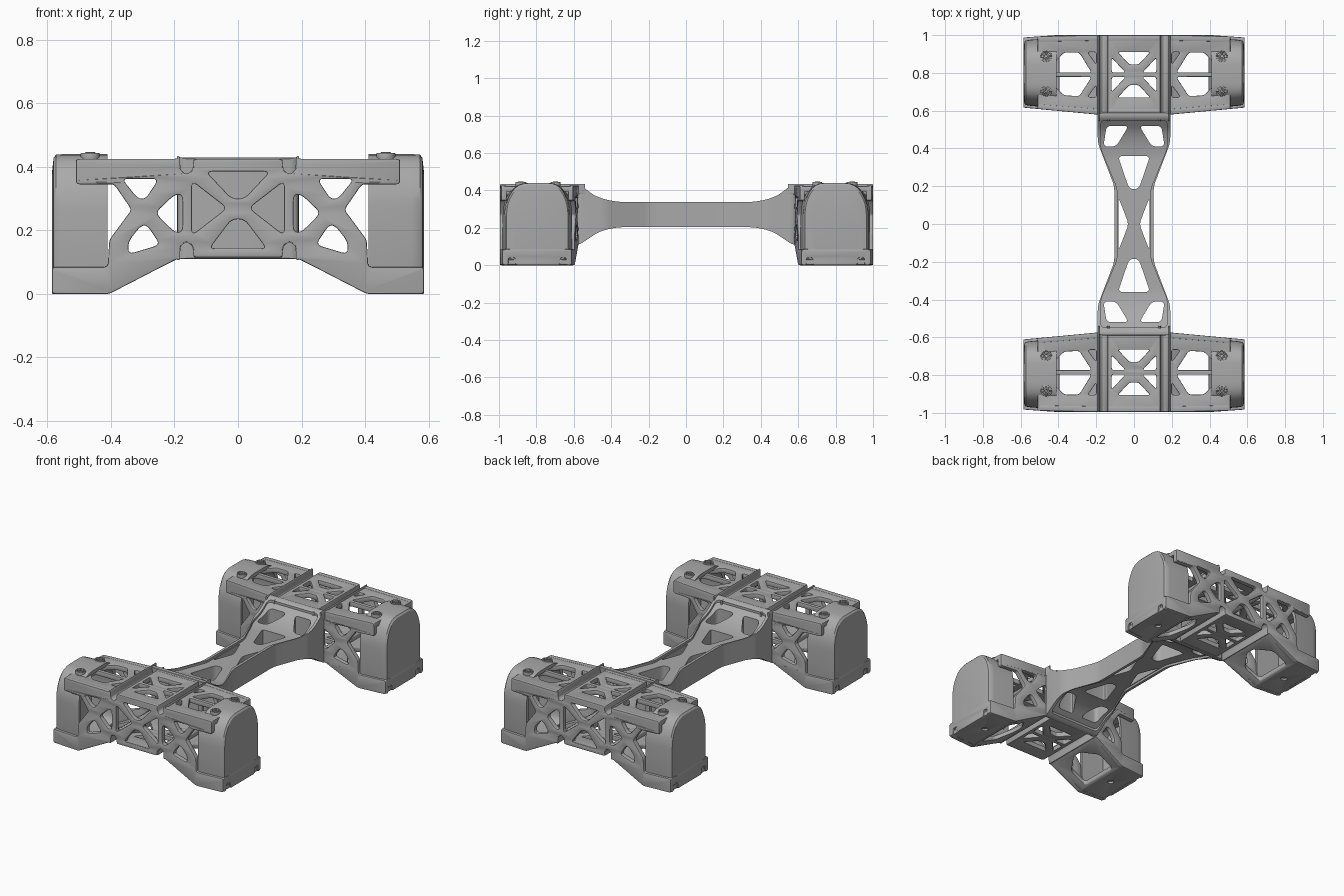
import bpy, bmesh, math
from mathutils import Matrix, Vector

if "Cube" in bpy.data.objects:
    bpy.data.objects.remove(bpy.data.objects["Cube"])

grey = bpy.data.materials.new("mid grey")
grey.use_nodes = True
grey.diffuse_color = (0.4, 0.4, 0.4, 1)
grey.node_tree.nodes["Principled BSDF"].inputs["Base Color"].default_value = (0.4, 0.4, 0.4, 1)

# local (u, v, w) axes of a plate mapped to the model
FLAT = Matrix.Identity(4)
FACING_Y = Matrix(((1, 0, 0, 0), (0, 0, 1, 0), (0, 1, 0, 0), (0, 0, 0, 1)))
FACING_X = Matrix(((0, 0, 1, 0), (1, 0, 0, 0), (0, 1, 0, 0), (0, 0, 0, 1)))


def rounded(points, radius):
    """Replace every corner with a short arc."""
    out, n = [], len(points)
    for i in range(n):
        p = Vector(points[i])
        a, b = Vector(points[i - 1]) - p, Vector(points[(i + 1) % n]) - p
        a = p + a.normalized() * min(radius, a.length * 0.45)
        b = p + b.normalized() * min(radius, b.length * 0.45)
        for k in range(5):
            t = k / 4
            out.append(a * (1 - t) ** 2 + p * 2 * t * (1 - t) + b * t * t)
    return out


def circle(cx, cy, r):
    return [(cx + r * math.cos(k * math.tau / 16), cy + r * math.sin(k * math.tau / 16)) for k in range(16)]


def mirror(points, sx=-1, sy=1):
    return [(x * sx, y * sy) for x, y in points]


def both(points):
    return [points, mirror(points)]


def four(points):
    return both(points) + both(mirror(points, 1, -1))


def symmetric(half):
    """Close a right-hand half outline with its mirror image."""
    return half + mirror(half)[::-1]


def plate(outline, holes, low, high, axes=FLAT, radius=0.01, hole_radius=0.02, bevel=0.004):
    """Extruded outline with rounded holes, as a bmesh."""
    curve = bpy.data.curves.new("outline", "CURVE")
    curve.dimensions, curve.fill_mode = "2D", "BOTH"
    curve.extrude = (high - low) / 2 - bevel
    curve.bevel_depth, curve.bevel_resolution, curve.offset = bevel, 1, -bevel
    for loop, r in [(outline, radius)] + [(h, hole_radius) for h in holes]:
        pts = rounded(loop, r) if r else [Vector(p) for p in loop]
        s = curve.splines.new("POLY")
        s.points.add(len(pts) - 1)
        for sp, p in zip(s.points, pts):
            sp.co = (p.x, p.y, 0, 1)
        s.use_cyclic_u = True
    temp = bpy.data.objects.new("outline", curve)
    bpy.context.collection.objects.link(temp)
    graph = bpy.context.evaluated_depsgraph_get()
    mesh = bpy.data.meshes.new_from_object(temp.evaluated_get(graph))
    bm = bmesh.new()
    bm.from_mesh(mesh)
    bpy.data.objects.remove(temp)
    bpy.data.curves.remove(curve)
    bpy.data.meshes.remove(mesh)
    bmesh.ops.remove_doubles(bm, verts=bm.verts, dist=0.00005)
    bm.transform(axes @ Matrix.Translation((0, 0, (low + high) / 2)))
    return bm


def finish(name, bm):
    bmesh.ops.recalc_face_normals(bm, faces=bm.faces)
    mesh = bpy.data.meshes.new(name)
    bm.to_mesh(mesh)
    mesh.materials.clear()
    mesh.materials.append(grey)
    for p in mesh.polygons:
        p.use_smooth, p.material_index = True, 0
    mesh.set_sharp_from_angle(angle=math.radians(32))
    obj = bpy.data.objects.new(name, mesh)
    bpy.context.collection.objects.link(obj)
    return obj


def add_to_pods(name, bm, sided=True):
    """Taper a pod part towards its ends and place it in both pods (+y is outward)."""
    for v in bm.verts:
        ax = abs(v.co.x)
        if v.co.y < 0:
            v.co.y *= 1 - 0.17 * min(max((ax - 0.2) / 0.38, 0), 1)
        else:
            v.co.y *= 1 - 0.06 * max((ax - 0.41) / 0.175, 0)
    for pod, sy, yc in (("front", -1, -0.785), ("back", 1, 0.79)):
        for side, sx in (("left", 1), ("right", -1)) if sided else (("", 1),):
            copy = bm.copy()
            copy.transform(Matrix.Translation((0, yc, 0)) @ Matrix.Diagonal((sx, sy, 1, 1)))
            finish("_".join(filter(None, (pod, side, name))), copy)
    bm.free()


# pod walls with triangular lightening holes
wall = symmetric([
    (0.14, 0.425), (0.14, 0.39), (0.162, 0.375), (0.183, 0.39), (0.183, 0.435), (0.192, 0.425),
    (0.51, 0.425), (0.51, 0.345), (0.39, 0.345), (0.335, 0.265), (0.405, 0.17), (0.41, 0.085),
    (0.585, 0.085), (0.585, 0), (0.405, 0), (0.192, 0.11), (0.183, 0.105), (0.183, 0.15),
    (0.162, 0.167), (0.14, 0.15), (0.14, 0.115)])
wall_holes = [
    [(-0.1, 0.385), (0.1, 0.385), (0.02, 0.3), (-0.02, 0.3)],
    [(-0.09, 0.142), (0.09, 0.142), (0.02, 0.235), (-0.02, 0.235)]]
for h in ([(0.145, 0.185), (0.145, 0.355), (0.035, 0.27)],
          [(0.175, 0.195), (0.175, 0.312), (0.2, 0.312), (0.26, 0.255), (0.2, 0.195)],
          [(0.25, 0.362), (0.365, 0.362), (0.315, 0.3), (0.29, 0.3)],
          [(0.245, 0.155), (0.345, 0.125), (0.345, 0.165), (0.305, 0.215), (0.285, 0.215)]):
    wall_holes += both(h)
for name, y in (("outer_wall", 0.18), ("inner_wall", -0.21)):
    add_to_pods(name, plate(wall, wall_holes, y, y + 0.03, FACING_Y, 0.012, 0.02), False)

# centre deck and centre floor
deck_hole = [(-0.085, 0.12), (0.085, 0.12), (0.025, 0.055), (-0.025, 0.055)]
centre_holes = [deck_hole, mirror(deck_hole, 1, -1)] + four([(0.045, 0.012), (0.118, 0.012), (0.118, 0.09)])
centre = [(-0.14, -0.208), (0.14, -0.208), (0.14, 0.208), (-0.14, 0.208)]
for name, z in (("centre_deck", 0.393), ("centre_floor", 0.115)):
    add_to_pods(name, plate(centre, centre_holes, z, z + 0.03, hole_radius=0.012), False)

# side decks, and side floors sloping down to the end cups
big = [(0.225, 0.012), (0.29, 0.118), (0.37, 0.118), (0.425, 0.06), (0.425, 0.012)]
small = [(0.2, 0.12), (0.245, 0.12), (0.2, 0.055)]
deck = [(0.188, -0.208), (0.51, -0.208), (0.51, 0.208), (0.188, 0.208)]
side_holes = [big, mirror(big, 1, -1), small, mirror(small, 1, -1)]
add_to_pods("side_deck", plate(deck, side_holes, 0.393, 0.423, radius=0.02, hole_radius=0.015))
floor = [(0.188, -0.208), (0.415, -0.208), (0.415, 0.208), (0.188, 0.208)]
opening = [(0.225, -0.03), (0.29, -0.13), (0.395, -0.13), (0.395, 0.13), (0.29, 0.13), (0.225, 0.03)]
bm = plate(floor, [opening], 0, 0.028)
for v in bm.verts:
    v.co.z += 0.11 - (v.co.x - 0.19) * 0.5
add_to_pods("side_floor", bm)

# round-bottomed channels across the top and the underside
channel = [(0.13, 0.423), (0.14, 0.423), (0.143, 0.39), (0.162, 0.376), (0.181, 0.39), (0.183, 0.434),
           (0.192, 0.434), (0.193, 0.38), (0.162, 0.362), (0.13, 0.38)]
add_to_pods("top_channel", plate(channel, [], -0.245, 0.208, FACING_Y, 0.008, bevel=0.001))
under = [(x, 0.54 - z) for x, z in channel]
add_to_pods("bottom_channel", plate(under, [], -0.21, 0.208, FACING_Y, 0.008, bevel=0.001))

# hollow end cups with an arched top
arch = [(-0.195, 0.015), (0.195, 0.015), (0.195, 0.335), (0.125, 0.44), (-0.125, 0.44), (-0.195, 0.335)]
section = rounded(arch, 0.07)
bm = bmesh.new()
outer = []
for x, s in ((0.41, 1), (0.545, 1), (0.572, 0.985), (0.58, 0.95), (0.585, 0.75)):
    outer.append([bm.verts.new((x, p.x * s, 0.22 + (p.y - 0.22) * (s if p.y < 0.3 else 1 - (1 - s) * 0.4 if x < 0.575 else s)))
                  for p in section])
inner = [[bm.verts.new((x, p.x * 0.9, 0.22 + (p.y - 0.22) * 0.9)) for p in section] for x in (0.562, 0.41)]
rings = outer + inner
n = len(section)
for k, ring in enumerate(rings):
    nxt = rings[(k + 1) % len(rings)]
    if ring is outer[-1]:
        bm.faces.new(ring)
        bm.faces.new(inner[0])
        continue
    for i in range(n):
        j = (i + 1) % n
        bm.faces.new((ring[i], ring[j], nxt[j], nxt[i]))
add_to_pods("end_cup", bm)

# cup base plate, notched skirt and screw bosses
base = [(0.408, -0.205), (0.58, -0.205), (0.58, 0.205), (0.408, 0.205)]
add_to_pods("cup_base", plate(base, [circle(0.48, 0, 0.018)], 0.002, 0.03, hole_radius=0))
edge = [(0.205, 0.085), (0.205, 0), (0.175, 0), (0.175, 0.04), (0.135, 0.04), (0.135, 0)]
add_to_pods("cup_skirt", plate(symmetric(edge), [], 0.566, 0.586, FACING_X, 0.014))
for y, name in ((0.1, "outer_screw"), (-0.1, "inner_screw")):
    add_to_pods(name, plate(circle(0.465, y, 0.03), [circle(0.465, y, 0.022)], 0.42, 0.444, radius=0, hole_radius=0, bevel=0.002))
    add_to_pods(name + "_head", plate(circle(0.465, y, 0.017), [circle(0.465, y, 0.008)], 0.42, 0.446, radius=0, hole_radius=0, bevel=0.002))


# connecting spine: plan shape cut to a flared side profile
def spine_part(name, outline, holes, inset, half_width):
    top = [(0.36, 0.338), (0.43, 0.35), (0.49, 0.372), (0.54, 0.41), (0.565, 0.43), (0.595, 0.43)]
    low = [(0.595, 0.11), (0.57, 0.11), (0.53, 0.135), (0.48, 0.17), (0.43, 0.19), (0.36, 0.203)]
    profile = symmetric([(y, z - inset) for y, z in top] + [(y, z + inset) for y, z in low])
    body = finish(name, plate(outline, holes, 0.05, 0.5, radius=0.03, hole_radius=0.025, bevel=0))
    cutter = finish(name + "_cutter", plate(profile, [], -half_width, half_width, FACING_X, 0.03, bevel=0))
    mod = body.modifiers.new("side profile", "BOOLEAN")
    mod.operation, mod.solver, mod.object = "INTERSECT", "EXACT", cutter
    graph = bpy.context.evaluated_depsgraph_get()
    mesh = bpy.data.meshes.new_from_object(body.evaluated_get(graph))
    bm = bmesh.new()
    bm.from_mesh(mesh)
    for obj in (body, cutter):
        bpy.data.objects.remove(obj)
    bpy.data.meshes.remove(mesh)
    finish(name, bm)


def spine_plan(inset):
    right = [(0.192, 0.59), (0.192, 0.43), (0.104, 0.2), (0.104, -0.2), (0.192, -0.43), (0.192, -0.59)]
    return symmetric([(x - inset, y) for x, y in right])


key = [(-0.085, 0.36), (0.085, 0.36), (0.025, 0.185), (-0.025, 0.185)]
web_holes = [key, mirror(key, 1, -1)] + both([(0.082, -0.14), (0.082, 0.14), (0.028, 0)])
web_holes += four([(0.162, 0.41), (0.095, 0.41), (0.028, 0.52), (0.145, 0.52)])
rail_gap = [(x, y * 0.93) for x, y in spine_plan(0.017)]
spine_part("spine_web", spine_plan(0.006), web_holes, 0.014, 0.3)
spine_part("spine_rails", spine_plan(0), [rail_gap], 0, 0.31)
